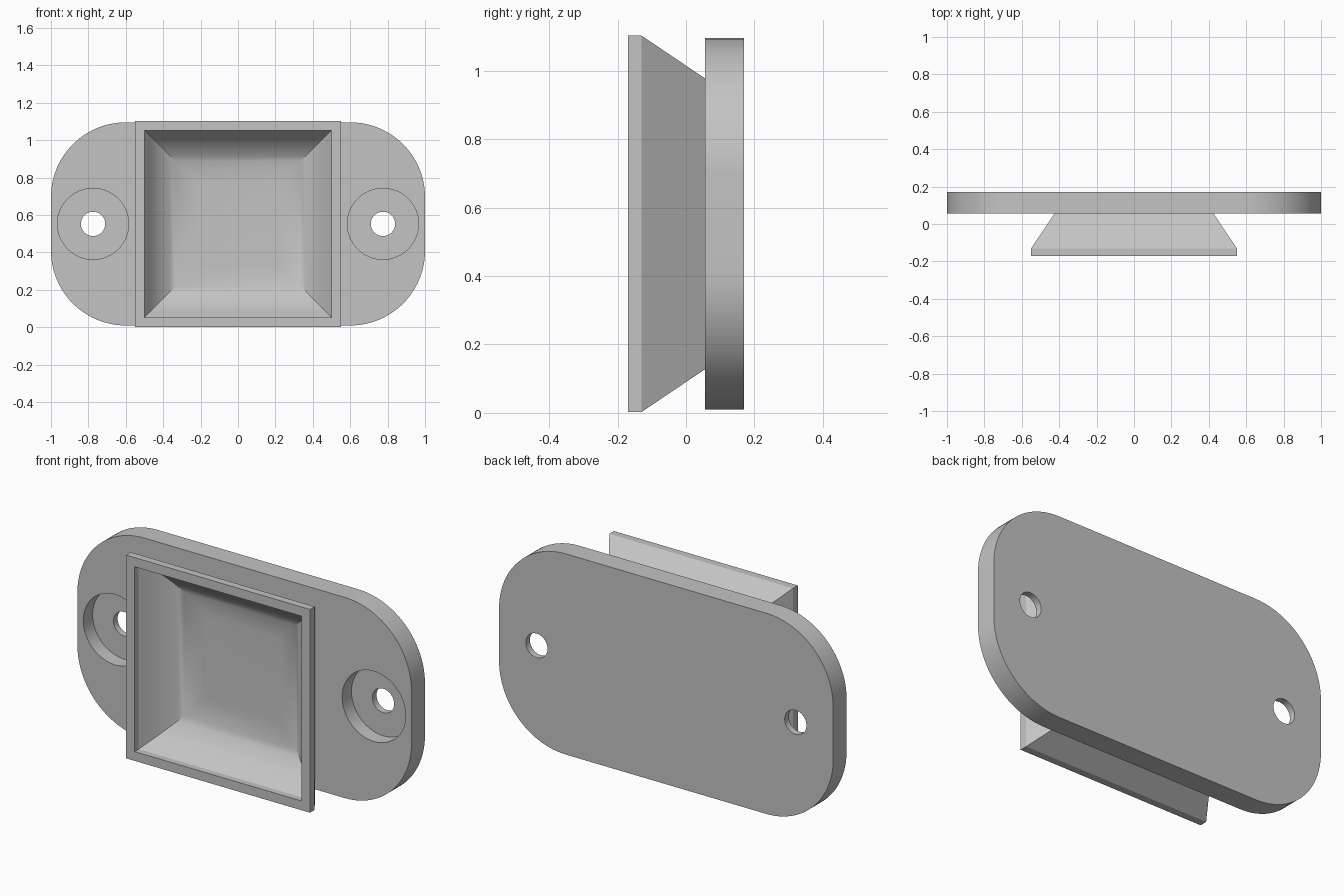
import bpy, bmesh, math
from mathutils import Vector

MID = 0.5525  # height of the shared centre line

cube = bpy.data.objects.get("Cube")
if cube:
    bpy.data.objects.remove(cube, do_unlink=True)

grey = bpy.data.materials.new("plain grey")
grey.use_nodes = True
grey.diffuse_color = (0.55, 0.55, 0.55, 1)
grey.node_tree.nodes["Principled BSDF"].inputs["Base Color"].default_value = grey.diffuse_color


def loft(name, rings):
    """Join rings of points with side faces and cap both ends."""
    bm = bmesh.new()
    loops = [[bm.verts.new(p) for p in ring] for ring in rings]
    for a, b in zip(loops, loops[1:]):
        for i in range(len(a)):
            j = (i + 1) % len(a)
            bm.faces.new((a[i], a[j], b[j], b[i]))
    bm.faces.new(loops[0])
    bm.faces.new(loops[-1])
    bmesh.ops.recalc_face_normals(bm, faces=bm.faces)
    mesh = bpy.data.meshes.new(name)
    bm.to_mesh(mesh)
    bm.free()
    mesh.materials.append(grey)
    obj = bpy.data.objects.new(name, mesh)
    bpy.context.collection.objects.link(obj)
    return obj


def activate(obj):
    bpy.ops.object.select_all(action='DESELECT')
    obj.select_set(True)
    bpy.context.view_layer.objects.active = obj


def rounded_rect(hx, hz, r, y, steps=24):
    """Upright rounded rectangle outline at depth y."""
    pts = []
    for k, (sx, sz) in enumerate([(1, 1), (-1, 1), (-1, -1), (1, -1)]):
        for i in range(steps + 1):
            a = math.pi / 2 * (k + i / steps)
            pts.append(Vector((sx * (hx - r) + r * math.cos(a), y,
                               MID + sz * (hz - r) + r * math.sin(a))))
    return pts


def circle(x, r, y, n=64):
    return [Vector((x + r * math.cos(2 * math.pi * i / n), y,
                    MID + r * math.sin(2 * math.pi * i / n))) for i in range(n)]


def square(h, y):
    return [Vector((sx * h, y, MID + sz * h))
            for sx, sz in [(1, 1), (-1, 1), (-1, -1), (1, -1)]]


# Mounting plate
front, back = 0.055, 0.17
plate = loft("mounting_plate", [rounded_rect(1, 0.543, 0.4, y) for y in (front, back)])

# Counterbored screw holes
for side in (-1, 1):
    x = side * 0.775
    cutter = loft("screw_hole_cutter", [circle(x, 0.19, front - 0.05), circle(x, 0.19, front + 0.08),
                                        circle(x, 0.065, front + 0.08), circle(x, 0.065, back + 0.05)])
    cutter.hide_render = True
    cut = plate.modifiers.new("screw_hole", 'BOOLEAN')
    cut.operation = 'DIFFERENCE'
    cut.solver = 'EXACT'
    cut.object = cutter
    activate(plate)
    bpy.ops.object.modifier_apply(modifier=cut.name)
    bpy.data.objects.remove(cutter, do_unlink=True)

# Flared square cup: outer wall, rim, then the hollow with a rounded floor
rim = -0.17
profile = [(0.422, 0.06), (0.55, -0.13), (0.55, rim), (0.5, rim), (0.5, rim + 0.035)]
radius, segments, turn = 0.3, 10, math.radians(56)
for i in range(segments + 1):
    a = turn * (1 - i / segments)
    profile.append((0.222 + radius * math.sin(a), rim - 0.09 + radius * math.cos(a)))
cup = loft("square_cup", [square(h, y) for h, y in profile])

for obj in (plate, cup):
    activate(obj)
    bpy.ops.object.shade_smooth_by_angle(angle=math.radians(30))
